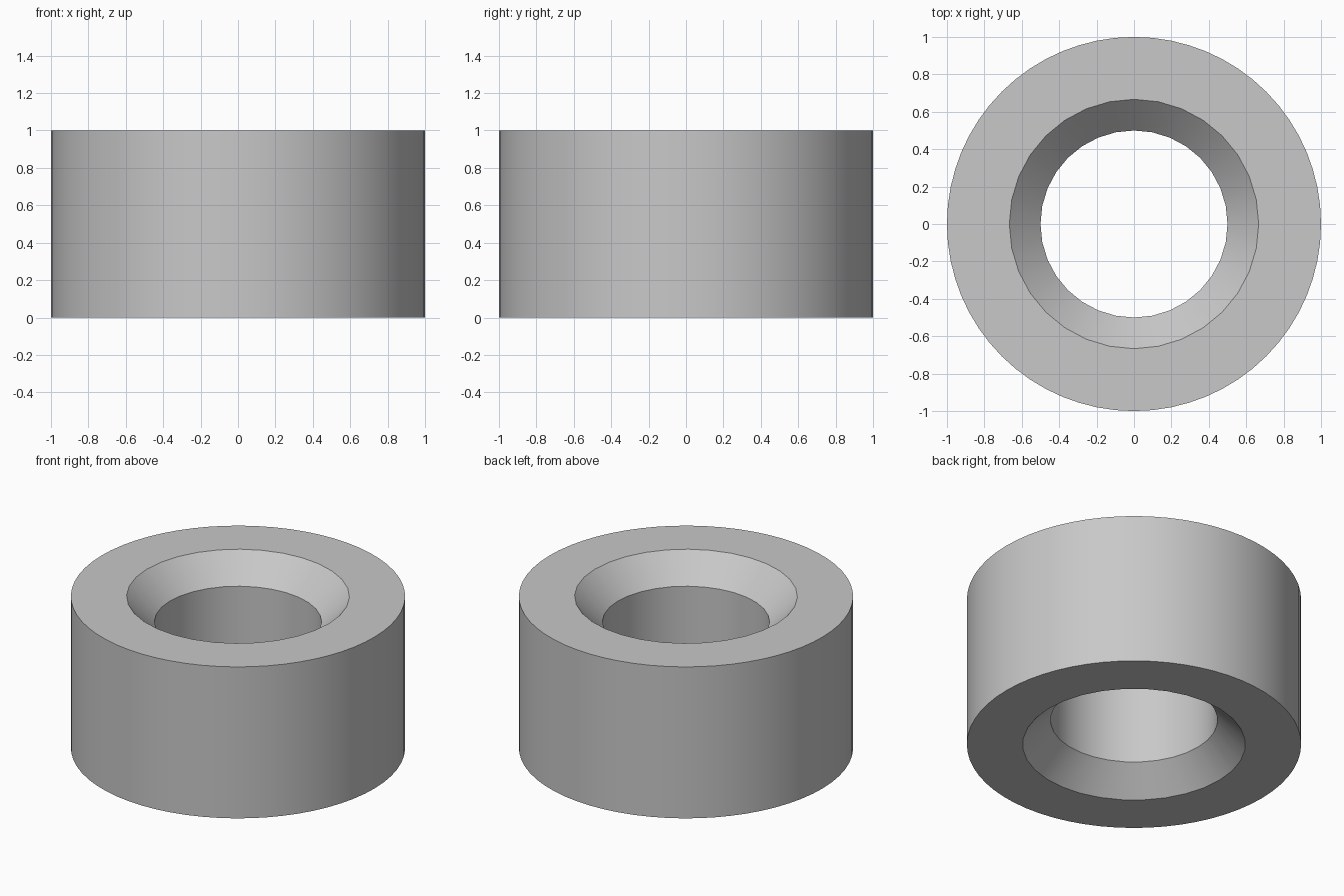
import bpy
import bmesh
import math
from mathutils import Matrix

cube = bpy.data.objects.get("Cube")
if cube:
    bpy.data.objects.remove(cube, do_unlink=True)

# Material
grey = bpy.data.materials.new("light grey")
grey.use_nodes = True
colour = (0.58, 0.58, 0.58, 1)
grey.diffuse_color = colour
grey.node_tree.nodes["Principled BSDF"].inputs["Base Color"].default_value = colour

# Closed cross-section: (radius, height, sides), outer wall, then countersunk bore
HEIGHT, OUTER, BORE, SINK = 1.0, 1.0, 0.5, 1 / 6
profile = [
    (OUTER, 0, 64),
    (OUTER, HEIGHT, 64),
    (BORE + SINK, HEIGHT, 32),
    (BORE, HEIGHT - SINK, 32),
    (BORE, SINK, 32),
    (BORE + SINK, 0, 32),
]

bm = bmesh.new()


def ring(radius, z, sides):
    """Add one circle and return its edges."""
    made = bmesh.ops.create_circle(bm, radius=radius, segments=sides,
                                   matrix=Matrix.Translation((0, 0, z)))
    return list({e for v in made["verts"] for e in v.link_edges})


# Bridge each circle to the next, all the way round the cross-section
rings = [ring(*p) for p in profile]
for i, loop in enumerate(rings):
    bmesh.ops.bridge_loops(bm, edges=loop + rings[(i + 1) % len(rings)])
bmesh.ops.recalc_face_normals(bm, faces=bm.faces[:])

mesh = bpy.data.meshes.new("countersunk_ring")
bm.to_mesh(mesh)
bm.free()
mesh.materials.append(grey)
obj = bpy.data.objects.new("countersunk_ring", mesh)
bpy.context.collection.objects.link(obj)

# Smooth walls with crisp rims
bpy.ops.object.select_all(action="DESELECT")
obj.select_set(True)
bpy.context.view_layer.objects.active = obj
bpy.ops.object.shade_smooth_by_angle(angle=math.radians(30))
